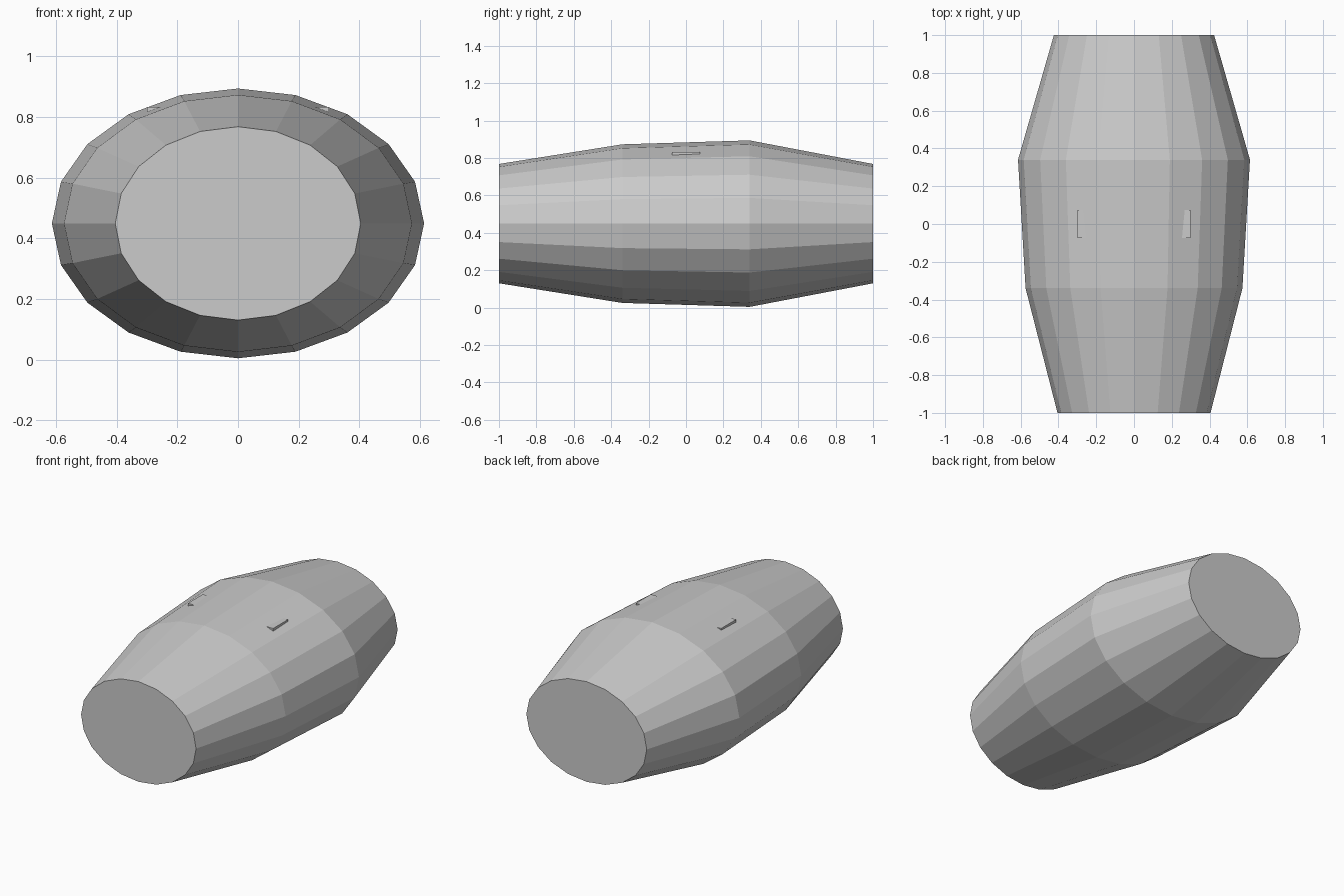
import bpy, bmesh, math

if "Cube" in bpy.data.objects:
    bpy.data.objects.remove(bpy.data.objects["Cube"])

SIDES = 20
CENTRE_Z = 0.449

# Oval barrel body: (y, half width, half height) for each ring
RINGS = [(-1.0, 0.405, 0.319), (-0.34, 0.574, 0.424),
         (0.34, 0.614, 0.445), (1.0, 0.424, 0.319)]


def link(name, bm):
    bmesh.ops.recalc_face_normals(bm, faces=bm.faces)
    mesh = bpy.data.meshes.new(name)
    bm.to_mesh(mesh)
    bm.free()
    obj = bpy.data.objects.new(name, mesh)
    bpy.context.collection.objects.link(obj)
    return obj


bm = bmesh.new()
loops = []
for y, rx, rz in RINGS:
    angles = [2 * math.pi * i / SIDES for i in range(SIDES)]
    loops.append([bm.verts.new((rx * math.cos(a), y, CENTRE_Z + rz * math.sin(a)))
                  for a in angles])
for a, b in zip(loops, loops[1:]):
    for i in range(SIDES):
        j = (i + 1) % SIDES
        bm.faces.new((a[i], a[j], b[j], b[i]))
bm.faces.new(loops[0])
bm.faces.new(loops[-1])
link("barrel_body", bm)

# Embedded cross bar whose upper corners just break the surface
bm = bmesh.new()
bmesh.ops.create_cube(bm, size=1)
bmesh.ops.scale(bm, vec=(0.6, 0.15, 0.15), verts=bm.verts)
bar = link("cross_bar", bm)
bar.location = (0, 0, 0.833 - 0.075)
